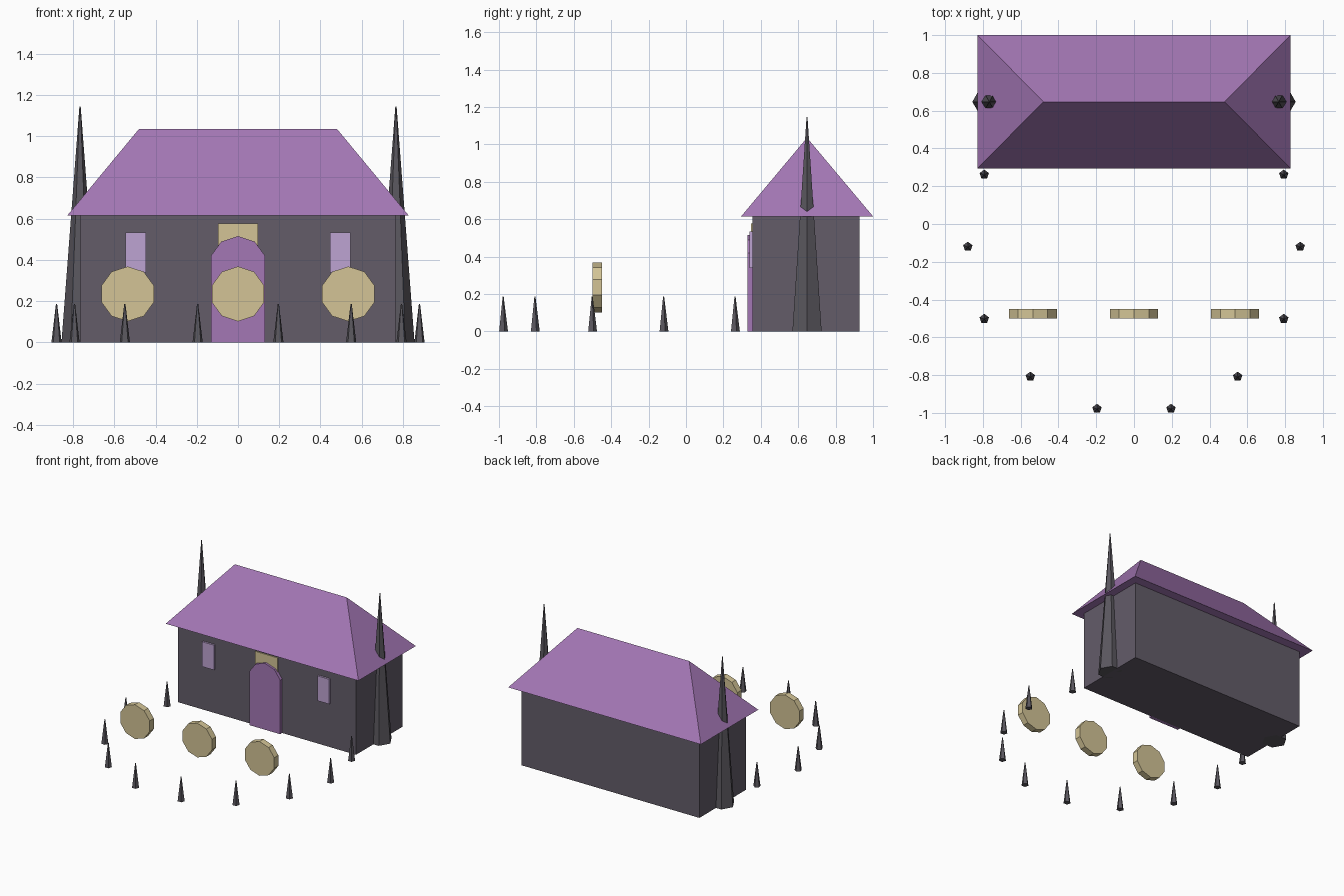
import bpy, bmesh, math
from mathutils import Matrix

if "Cube" in bpy.data.objects:
    bpy.data.objects.remove(bpy.data.objects["Cube"])


def material(name, r, g, b):
    lin = [((c / 255 + 0.055) / 1.055) ** 2.4 for c in (r, g, b)]
    m = bpy.data.materials.new(name)
    m.diffuse_color = (*lin, 1)
    m.use_nodes = True
    m.node_tree.nodes["Principled BSDF"].inputs["Base Color"].default_value = m.diffuse_color
    return m


WALL = material("dark grey wall", 99, 92, 105)
STONE = material("charcoal stone", 90, 87, 94)
PURPLE = material("purple", 164, 119, 181)
LAVENDER = material("lavender glass", 190, 164, 210)
TAN = material("tan", 211, 196, 150)


def finish(name, bm, mat):
    bmesh.ops.recalc_face_normals(bm, faces=bm.faces)
    mesh = bpy.data.meshes.new(name)
    bm.to_mesh(mesh)
    bm.free()
    mesh.materials.append(mat)
    obj = bpy.data.objects.new(name, mesh)
    bpy.context.collection.objects.link(obj)
    return obj


def box(name, mat, x0, x1, y0, y1, z0, z1):
    bm = bmesh.new()
    m = Matrix.Translation(((x0 + x1) / 2, (y0 + y1) / 2, (z0 + z1) / 2))
    m = m @ Matrix.Diagonal((x1 - x0, y1 - y0, z1 - z0, 1))
    bmesh.ops.create_cube(bm, size=1, matrix=m)
    return finish(name, bm, mat)


def slab(name, mat, outline, y0, y1):
    """Extrude an x-z outline from y0 back to y1."""
    bm = bmesh.new()
    face = bm.faces.new([bm.verts.new((x, y0, z)) for x, z in outline])
    ext = bmesh.ops.extrude_face_region(bm, geom=[face])
    verts = [v for v in ext["geom"] if isinstance(v, bmesh.types.BMVert)]
    bmesh.ops.translate(bm, verts=verts, vec=(0, y1 - y0, 0))
    return finish(name, bm, mat)


def spike(name, sides, r, h, x, y, start):
    """Tapered spike standing on the ground, first corner at angle start."""
    bm = bmesh.new()
    rings = []
    for rad, z in ((r, 0), (0.003, h)):
        angles = [start + math.tau * i / sides for i in range(sides)]
        rings.append([bm.verts.new((x + rad * math.cos(a), y + rad * math.sin(a), z))
                      for a in angles])
        bm.faces.new(rings[-1])
    for i in range(sides):
        j = (i + 1) % sides
        bm.faces.new((rings[0][i], rings[0][j], rings[1][j], rings[1][i]))
    return finish(name, bm, STONE)


# House body
box("house_walls", WALL, -0.765, 0.765, 0.355, 0.928, 0, 0.62)

# Hipped roof with overhanging eaves
bm = bmesh.new()
for sx in (-1, 1):
    for y in (0.295, 1.0):
        bm.verts.new((sx * 0.828, y, 0.615))
    bm.verts.new((sx * 0.48, 0.647, 1.035))
bmesh.ops.convex_hull(bm, input=bm.verts)
bmesh.ops.dissolve_limit(bm, angle_limit=0.01, verts=bm.verts, edges=bm.edges)
finish("hipped_roof", bm, PURPLE)

# Arched door: straight sides under half a decagon
R, CZ = 0.138, 0.377
arch = [(R * math.cos(math.radians(a)), CZ + R * math.sin(math.radians(a)))
        for a in range(18, 163, 36)]
w = arch[0][0]
slab("arched_door", PURPLE, [(-w, 0), (w, 0)] + arch, 0.33, 0.36)

# Plaque above the door
box("door_plaque", TAN, -0.097, 0.097, 0.347, 0.36, 0.45, 0.577)

# Windows, side spires
for side, s in (("left", -1), ("right", 1)):
    box(side + "_window", LAVENDER, s * 0.496 - 0.05, s * 0.496 + 0.05,
        0.34, 0.36, 0.34, 0.533)
    spike(side + "_spire", 6, 0.09, 1.145, s * 0.766, 0.647, 0)

# Upright ten-sided discs in the yard
for n, cx in enumerate((-0.535, 0, 0.535), 1):
    ring = [(cx + 0.133 * math.sin(math.tau * i / 10),
             0.235 + 0.133 * math.cos(math.tau * i / 10)) for i in range(10)]
    slab(f"yard_disc_{n}", TAN, ring, -0.5, -0.45)

# Ring of fence spikes, open where the house stands
for n in range(-1, 9):
    a = math.pi + math.tau * n / 14 if n < 9 else 0
    spike(f"fence_spike_{n + 2}", 5, 0.026, 0.187,
          0.88 * math.cos(a), -0.12 + 0.88 * math.sin(a), math.pi / 2)
